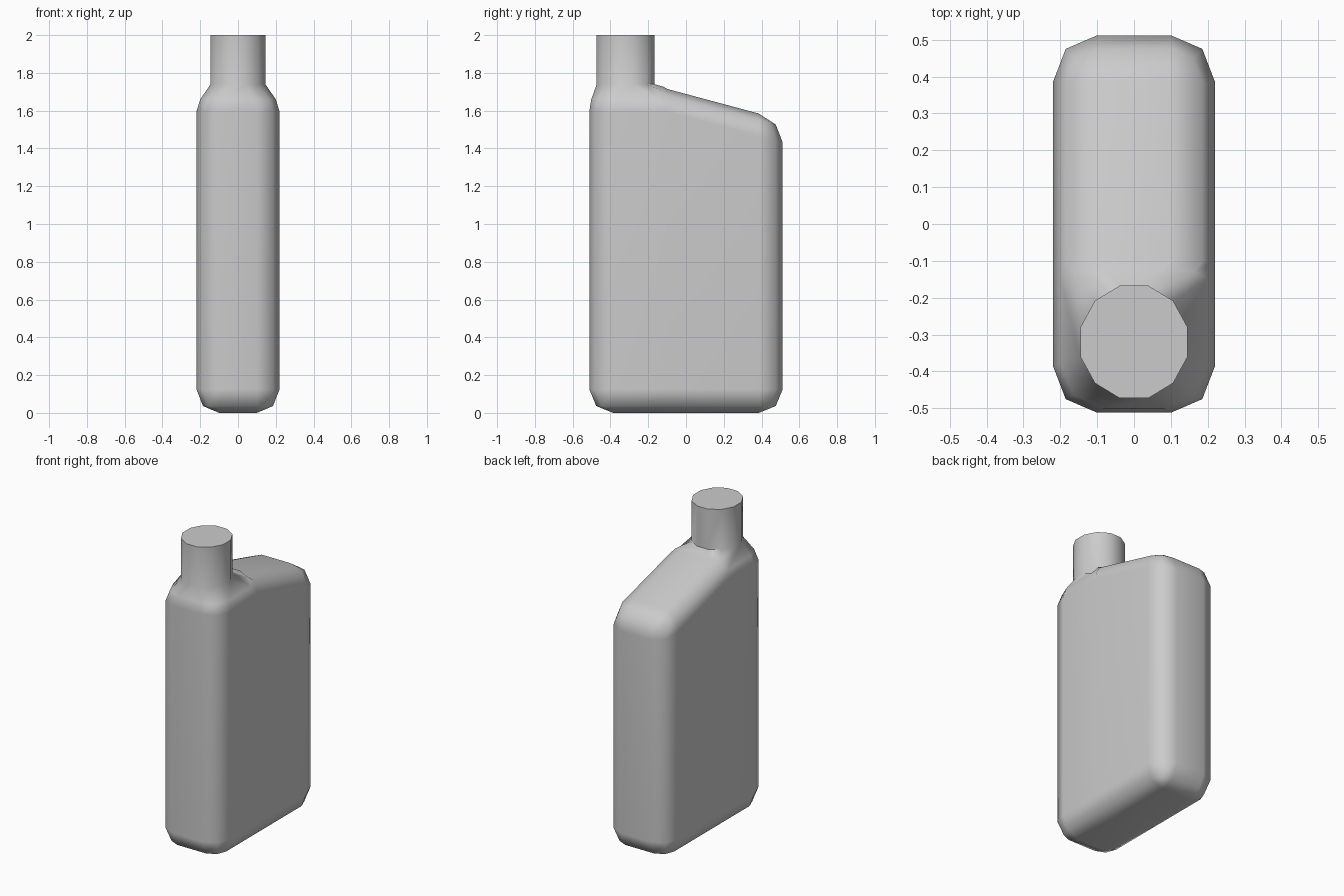
import bpy, bmesh, math

cube = bpy.data.objects.get("Cube")
if cube:
    bpy.data.objects.remove(cube, do_unlink=True)

CORE_X, CORE_Y, RX, RY = 0.10, 0.385, 0.12, 0.127   # flat core and rounding radii
SEAM_Y, RIM_Z, SLOPE, RISE = -0.10, 1.595, 0.268, 0.12
ROUND = [(1, 0), (0.71, 0.71), (0, 1)]              # two-segment quarter round

grey = bpy.data.materials.new("plastic_grey")
grey.use_nodes = True
grey.diffuse_color = (0.6, 0.6, 0.6, 1)
grey.node_tree.nodes["Principled BSDF"].inputs["Base Color"].default_value = (0.6, 0.6, 0.6, 1)


def footprint(f):
    """Rounded outline, counter-clockwise from the right seam; f scales the rounding."""
    corner = [(CORE_X + RX * a * f, CORE_Y + RY * b * f) for a, b in ROUND]
    back = [(CORE_X + RX * f, SEAM_Y)] + corner
    back += [(-x, y) for x, y in reversed(back)]
    front = [(-x, -y) for x, y in corner] + [(x, -y) for x, y in reversed(corner)]
    return back + front


def rim(x, y, lift):
    """Point on the shoulder line, which slopes down behind the seam."""
    return (x, y, RIM_Z - SLOPE * max(0, y - SEAM_Y) + RISE * lift)


bm = bmesh.new()


def loft(rows, closed=True):
    rings = [[bm.verts.new(p) for p in row] for row in rows]
    for lower, upper in zip(rings, rings[1:]):
        n = len(lower)
        for i in range(n if closed else n - 1):
            j = (i + 1) % n
            bm.faces.new((lower[i], lower[j], upper[j], upper[i]))


# Rounded base and straight walls
walls = [[(x, y, 0.125 * (1 - lift)) for x, y in footprint(f)] for f, lift in reversed(ROUND)]
walls.append([rim(x, y, 0) for x, y in footprint(1)])
loft(walls)

# Sloping rounded deck behind the neck
deck = [[rim(x, y, lift) for x, y in footprint(f)[:8]] for f, lift in ROUND]
loft(deck, closed=False)

# Shoulder blending into the neck
wall_top = walls[-1]
outer = wall_top[-3:] + [r[0] for r in deck] + [r[-1] for r in reversed(deck)] + wall_top[8:11]
neck = []
for i in range(12):
    a = math.radians(-75 + 30 * i)
    neck.append((0.15 * math.cos(a), -0.32 + 0.158 * math.sin(a), 1.74))
bulge = [(o[0] + 0.27 * (n[0] - o[0]), o[1] + 0.27 * (n[1] - o[1]), o[2] + 0.45 * (n[2] - o[2]))
         for o, n in zip(outer, neck)]
loft([outer, bulge, neck, [(x, y, 2.0) for x, y, z in neck]])

# Weld the pieces, then close the base, deck and neck top
bmesh.ops.remove_doubles(bm, verts=bm.verts[:], dist=0.0005)
bmesh.ops.holes_fill(bm, edges=[e for e in bm.edges if e.is_boundary], sides=0)
bmesh.ops.recalc_face_normals(bm, faces=bm.faces[:])

mesh = bpy.data.meshes.new("jug")
bm.to_mesh(mesh)
bm.free()
mesh.materials.append(grey)
jug = bpy.data.objects.new("jug", mesh)
bpy.context.collection.objects.link(jug)

# Smooth shading with a crisp neck rim
bpy.ops.object.select_all(action='DESELECT')
jug.select_set(True)
bpy.context.view_layer.objects.active = jug
bpy.ops.object.shade_smooth_by_angle(angle=math.radians(65))
weighted = jug.modifiers.new("weighted_normals", 'WEIGHTED_NORMAL')
weighted.keep_sharp = True
